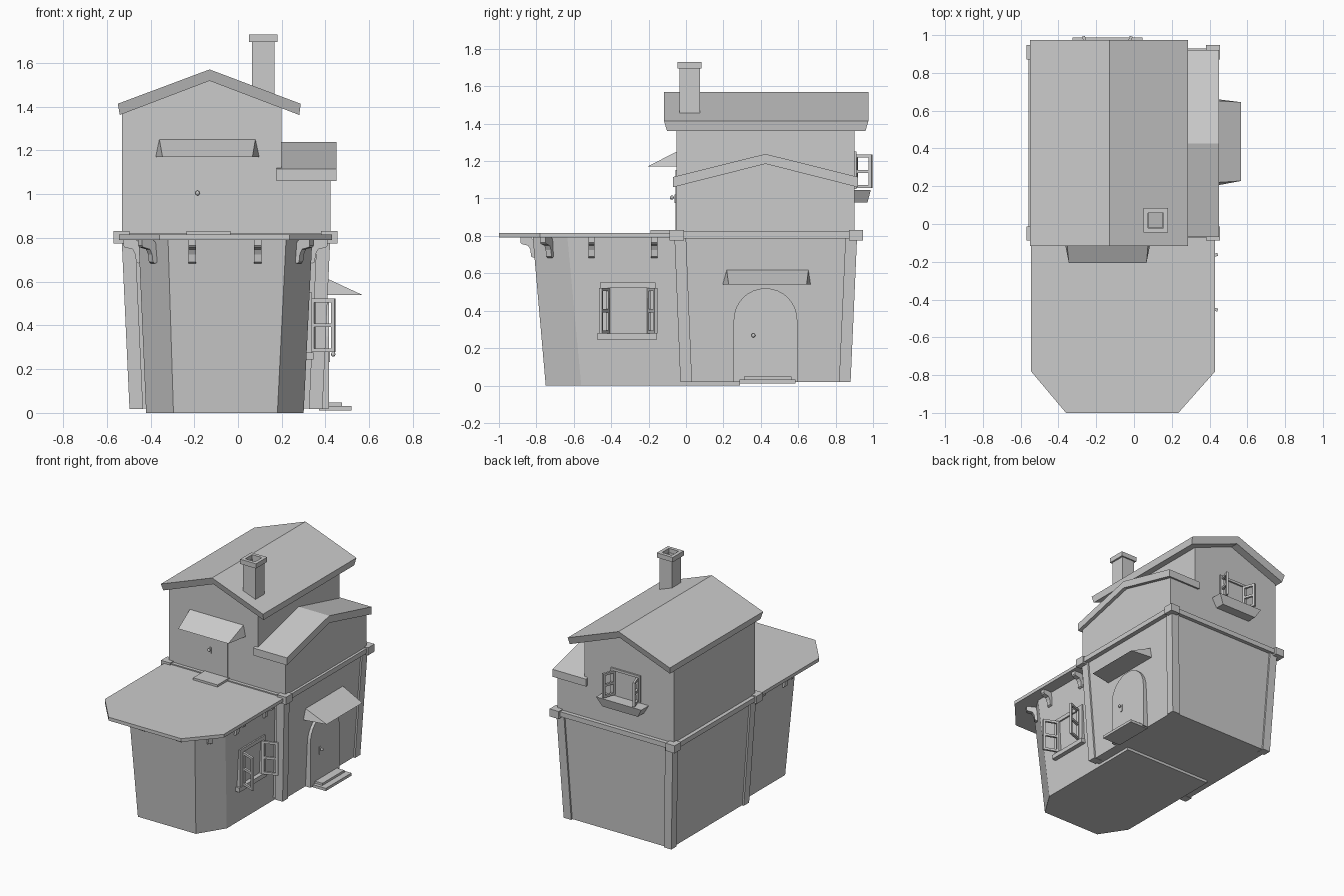
import bpy, bmesh, math
from mathutils import Matrix, Vector

if "Cube" in bpy.data.objects:
    bpy.data.objects.remove(bpy.data.objects["Cube"])


def finish(name, bm):
    bmesh.ops.recalc_face_normals(bm, faces=bm.faces)
    me = bpy.data.meshes.new(name)
    bm.to_mesh(me)
    bm.free()
    ob = bpy.data.objects.new(name, me)
    bpy.context.collection.objects.link(ob)
    return ob


def loft(name, ring_a, ring_b):
    """Solid between two matching rings of 3D points."""
    bm = bmesh.new()
    a = [bm.verts.new(p) for p in ring_a]
    b = [bm.verts.new(p) for p in ring_b]
    n = len(a)
    bm.faces.new(a)
    bm.faces.new(b[::-1])
    for i in range(n):
        j = (i + 1) % n
        bm.faces.new((a[i], b[i], b[j], a[j]))
    return finish(name, bm)


def taper(name, low, z0, high, z1):
    return loft(name, [(x, y, z0) for x, y in low], [(x, y, z1) for x, y in high])


def along_y(name, pts, y0, y1):
    return loft(name, [(x, y0, z) for x, z in pts], [(x, y1, z) for x, z in pts])


def along_x(name, pts, x0, x1):
    return loft(name, [(x0, y, z) for y, z in pts], [(x1, y, z) for y, z in pts])


def rect(x0, x1, y0, y1):
    return [(x0, y0), (x1, y0), (x1, y1), (x0, y1)]


def add_box(bm, lo, hi, mat=Matrix()):
    c = [(a + b) / 2 for a, b in zip(lo, hi)]
    s = [b - a for a, b in zip(lo, hi)]
    bmesh.ops.create_cube(bm, size=1, matrix=mat @ Matrix.Translation(c) @ Matrix.Diagonal((*s, 1)))


def boxes(name, items, mat=Matrix()):
    bm = bmesh.new()
    for lo, hi in items:
        add_box(bm, lo, hi, mat)
    return finish(name, bm)


def casement(name, hinge, tip, z0, z1):
    """Open window leaf with two panes, from hinge to tip."""
    d = Vector(tip) - Vector(hinge)
    w, h, f, t = d.length, z1 - z0, 0.017, 0.008
    mat = Matrix.Translation((*hinge, z0)) @ Matrix.Rotation(math.atan2(d.y, d.x), 4, 'Z')
    items = [((0, -t, 0), (f, t, h)), ((w - f, -t, 0), (w, t, h))]
    items += [((f, -t, z), (w - f, t, z + f)) for z in (0, (h - f) / 2, h - f)]
    boxes(name, items, mat)


def knob(name, loc, r=0.011):
    bm = bmesh.new()
    bmesh.ops.create_uvsphere(bm, u_segments=10, v_segments=6, radius=r, matrix=Matrix.Translation(loc))
    finish(name, bm)
    bpy.context.view_layer.objects.active = bpy.data.objects[name]


# Ground floor: main block with tapered corner posts
taper("ground_floor", rect(-.484, .374, -.018, .868), .02, rect(-.52, .41, -.05, .903), .8)
for i, (bx, tx, sx) in enumerate(((-.496, -.532, 1), (.386, .422, -1))):
    for j, (by, ty, sy) in enumerate(((-.03, -.062, 1), (.88, .915, -1))):
        w = .062
        taper(f"corner_post_{i}{j}", rect(bx, bx + sx * w, by, by + sy * w), .018,
              rect(tx, tx + sx * w, ty, ty + sy * w), .8)

# Band between floors with corner blocks
boxes("floor_band", [((-.558, -.075, .787), (.443, .93, .823))])
boxes("band_corners", [((x, y, .775), (x + .075, y + .075, .831))
                       for x in (-.57, .38) for y in (-.087, .872)])

# Front bay and its flat canopy
taper("front_bay",
      [(-.42, .29), (-.42, -.56), (-.295, -.75), (.18, -.75), (.30, -.56), (.30, .29)], 0,
      [(-.455, .29), (-.455, -.635), (-.32, -.82), (.22, -.82), (.34, -.635), (.34, .29)], .8)
slab = [(-.545, 0), (-.545, -.78), (-.36, -1), (.235, -1), (.43, -.78), (.43, 0)]
taper("bay_canopy", slab, .79, slab, .815)

# Curved brackets under the canopy
profile = [(-.01, .69), (.004, .683), (.016, .69), (.02, .725), (.032, .748), (.068, .757),
           (.074, .765), (.074, .795), (.02, .795), (-.01, .77)]
spots = [(-.21, -.812, -90), (.09, -.812, -90), (.275, -.725, -33), (-.385, -.725, 213)]
for y in (-.505, -.17):
    spots += [(.335, y, 0), (-.45, y, 180)]
for i, (x, y, ang) in enumerate(spots):
    ob = along_y(f"bracket_{i}", profile, -.017, .017)
    ob.data.transform(Matrix.Translation((x, y, 0)) @ Matrix.Rotation(math.radians(ang), 4, 'Z'))

# Upper floor with gable and main roof
along_y("upper_floor", [(-.53, .81), (.2, .81), (.2, 1.42), (-.13, 1.54), (-.53, 1.395)], -.05, .9)
roof = [(-.13, 1.57), (-.55, 1.413), (-.54, 1.362), (-.13, 1.518), (.28, 1.362), (.287, 1.413)]
inset = [0, 0, .015, .015, .015, 0]
loft("main_roof", [(x, -.117 + d, z) for (x, z), d in zip(roof, inset)],
     [(x, .975 - d, z) for (x, z), d in zip(roof, inset)])

# Side wing with its lower gable roof
along_x("side_wing", [(-.05, .81), (.9, .81), (.9, 1.09), (.425, 1.21), (-.05, 1.09)], .1, .424)
along_x("wing_roof", [(-.07, 1.06), (-.07, 1.115), (.425, 1.238), (.92, 1.115), (.92, 1.06),
                      (.425, 1.185)], .175, .45)

# Hollow chimney
def tube(name, x0, x1, y0, y1, z0, z1, t):
    boxes(name, [((x0, y0, z0), (x0 + t, y1, z1)), ((x1 - t, y0, z0), (x1, y1, z1)),
                 ((x0 + t, y0, z0), (x1 - t, y0 + t, z1)), ((x0 + t, y1 - t, z0), (x1 - t, y1, z1))])

tube("chimney", .063, .167, -.034, .074, 1.42, 1.70, .015)
tube("chimney_cap", .05, .18, -.046, .084, 1.695, 1.73, .025)

# Upper door, doormat slab and awning
boxes("upper_door", [((-.225, -.056, .825), (-.045, -.04, 1.152))])
boxes("upper_door_plate", [((-.193, -.062, .975), (-.177, -.05, 1.02))])
knob("upper_door_knob", (-.185, -.076, 1.005))
boxes("upper_doorstep", [((-.235, -.19, .81), (-.035, -.04, .831))])
loft("upper_awning", [(-.377, -.045, 1.17), (-.345, -.207, 1.17), (-.36, -.045, 1.253)],
     [(.098, -.045, 1.17), (.066, -.207, 1.17), (.08, -.045, 1.253)])

# Arched side door, steps and awning
arch = [(.255, .02), (.595, .02)] + [
    (.425 + .17 * math.cos(a), .35 + .17 * math.sin(a))
    for a in (math.pi * k / 16 for k in range(17))]
along_x("side_door", arch, .36, .415)
boxes("side_door_plate", [((.41, .352, .232), (.42, .368, .285))])
knob("side_door_knob", (.435, .36, .268))
boxes("door_steps", [((.37, .285, .012), (.52, .585, .032)), ((.37, .31, .03), (.475, .565, .048))])
loft("side_awning", [(.39, .195, .54), (.567, .228, .54), (.39, .217, .622)],
     [(.39, .667, .54), (.567, .645, .54), (.39, .655, .622)])

# Bay side window: frame, sill, open leaves
boxes("bay_window_frame", [((.29, -.46, .27), (.338, -.415, .55)), ((.29, -.2, .27), (.338, -.162, .55)),
                           ((.29, -.415, .522), (.338, -.2, .55)),
                           ((.29, -.475, .245), (.345, -.155, .277))])
casement("bay_leaf_front", (.335, -.415), (.443, -.457), .278, .522)
casement("bay_leaf_back", (.335, -.2), (.443, -.16), .278, .522)

# Back window: frame, open leaves, flower box
boxes("back_window_frame", [((-.26, .89, 1.05), (-.235, .912, 1.25)), ((-.045, .89, 1.05), (-.02, .912, 1.25)),
                            ((-.235, .89, 1.232), (-.045, .912, 1.25))])
casement("back_leaf_left", (-.235, .9), (-.268, .994), 1.055, 1.235)
casement("back_leaf_right", (-.045, .9), (-.015, .994), 1.055, 1.235)
taper("flower_box", rect(-.285, .005, .89, .97), .978, rect(-.325, .045, .89, .988), 1.045)
